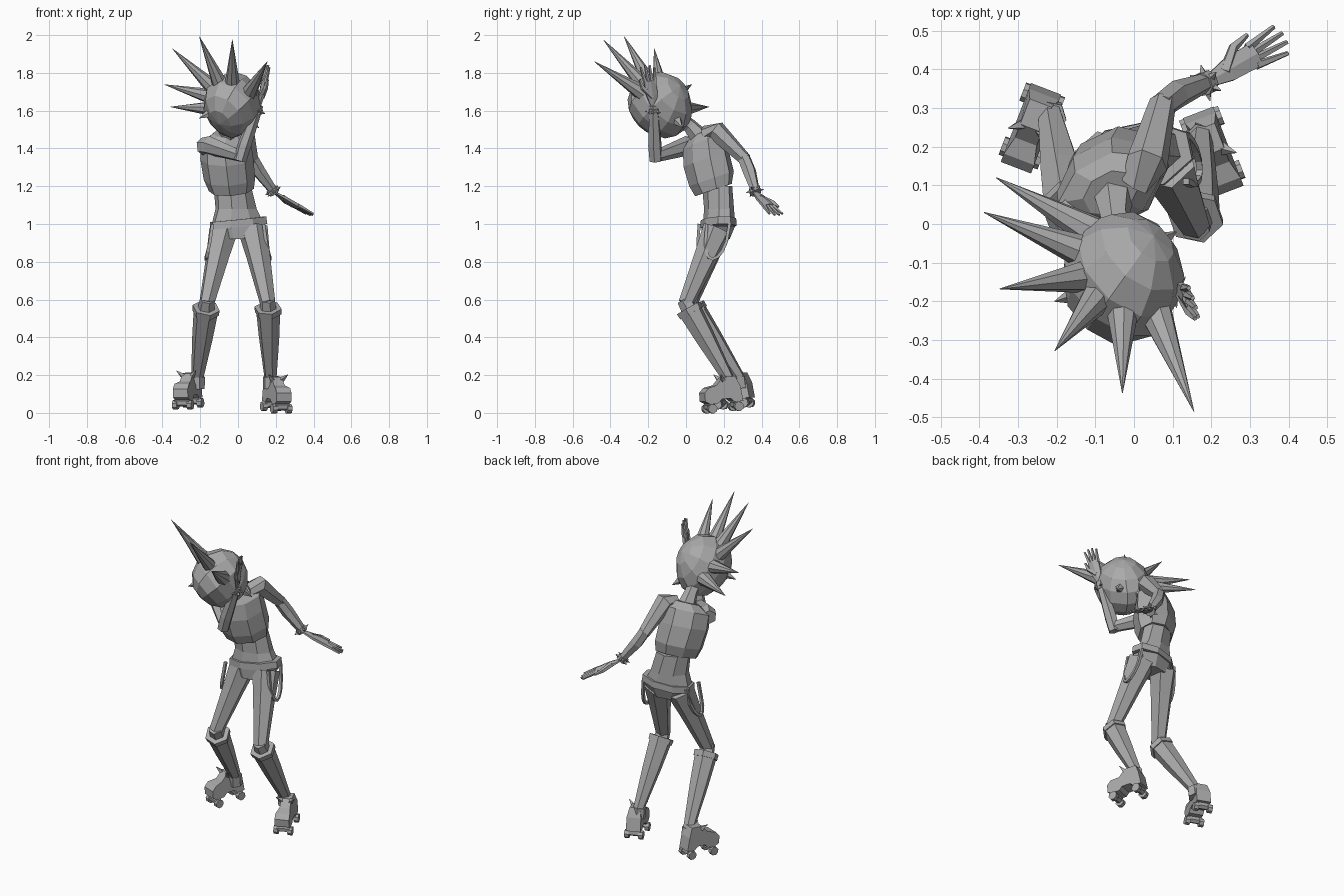
import bpy, bmesh
from math import sin, cos, pi, radians
from mathutils import Vector, Matrix

if "Cube" in bpy.data.objects:
    bpy.data.objects.remove(bpy.data.objects["Cube"])

grey = bpy.data.materials.new("plain_grey")
grey.use_nodes = True
grey.diffuse_color = (0.4, 0.4, 0.4, 1)
grey.node_tree.nodes["Principled BSDF"].inputs["Base Color"].default_value = (0.4, 0.4, 0.4, 1)


def finish(name, bm):
    bmesh.ops.recalc_face_normals(bm, faces=bm.faces)
    mesh = bpy.data.meshes.new(name)
    bm.to_mesh(mesh)
    bm.free()
    mesh.materials.append(grey)
    obj = bpy.data.objects.new(name, mesh)
    bpy.context.scene.collection.objects.link(obj)
    return obj


def loft(name, rings, sides=8):
    """Skin rings given as (centre, half axis u, half axis v)."""
    bm = bmesh.new()
    loops = []
    for c, u, v in rings:
        loops.append([])
        for i in range(sides):
            a = 2 * pi * (i + 0.5) / sides
            loops[-1].append(bm.verts.new(c + (u * cos(a) + v * sin(a)) / cos(pi / sides)))
    for a, b in zip(loops, loops[1:]):
        for i in range(sides):
            j = (i + 1) % sides
            bm.faces.new((a[i], a[j], b[j], b[i]))
    bm.faces.new(loops[0])
    bm.faces.new(loops[-1])
    bmesh.ops.remove_doubles(bm, verts=bm.verts, dist=0.0005)
    return finish(name, bm)


def limb(name, points, radii, sides=6, flat=1, side=None):
    """Tapered tube along points; flat squashes it across the side direction."""
    pts = [Vector(p) for p in points]
    rings = []
    for i, p in enumerate(pts):
        t = (pts[min(i + 1, len(pts) - 1)] - pts[max(i - 1, 0)]).normalized()
        ref = Vector(side) if side else Vector((1, 0.3, 0.1))
        u = (ref - t * ref.dot(t)).normalized()
        rings.append((p, u * radii[i], t.cross(u) * radii[i] * flat))
    return loft(name, rings, sides)


def spike(name, base, tip, r, sides=8):
    limb(name, (base, tip), (r, 0.001), sides)


def hand(name, wrist, tip, side):
    wrist, tip = Vector(wrist), Vector(tip)
    d = tip - wrist
    s = Vector(side).normalized()
    limb(name + "_palm", (wrist, wrist + d * 0.25, wrist + d * 0.6),
         (0.016, 0.03, 0.033), 6, 0.4, side)
    for i in range(4):
        k = i - 1.5
        start = wrist + d * 0.55 + s * 0.017 * k
        end = tip - d * 0.05 * abs(k) + s * 0.026 * k
        limb(f"{name}_finger_{i + 1}", (start, end), (0.01, 0.005), 5)
    limb(name + "_thumb", (wrist + d * 0.2, wrist + d * 0.42 - s * 0.045, wrist + d * 0.62 - s * 0.055),
         (0.014, 0.011, 0.005), 5)


def band(name, p, direction, r, studs=6):
    """Studded wrist cuff."""
    p, d = Vector(p), Vector(direction).normalized()
    limb(name, (p - d * 0.014, p + d * 0.014), (r, r), 8)
    u = d.orthogonal().normalized()
    for i in range(studs):
        o = Matrix.Rotation(2 * pi * i / studs, 3, d) @ u
        spike(f"{name}_stud_{i + 1}", p + o * r * 0.8, p + o * (r + 0.02), 0.009, 4)


def section(x, y, z, w, d, yaw, lean=0.0, roll=0.0):
    a = radians(yaw)
    return (Vector((x, y, z)), Vector((cos(a) * w, sin(a) * w, roll * w)),
            Vector((-sin(a) * d, cos(a) * d, lean * d)))


# Torso: vest, waist, belt and shorts
loft("vest", [section(-0.035, 0.145, 1.18, 0.115, 0.085, 25, 0.3, 0.15),
              section(-0.045, 0.135, 1.24, 0.13, 0.105, 25, 0.3, 0.15),
              section(-0.06, 0.105, 1.35, 0.135, 0.105, 27, 0.35, 0.15),
              section(-0.065, 0.085, 1.44, 0.13, 0.085, 28, 0.4, 0.2),
              section(-0.06, 0.08, 1.485, 0.07, 0.05, 28, 0.4, 0.2)])
loft("waist", [section(0.0, 0.175, 1.0, 0.135, 0.075, 12),
               section(-0.01, 0.175, 1.08, 0.105, 0.07, 16),
               section(-0.03, 0.165, 1.2, 0.095, 0.07, 22)])
loft("belt", [section(0.003, 0.172, 0.985, 0.148, 0.085, 12, 0, 0.1),
              section(0.001, 0.172, 1.025, 0.145, 0.083, 12, 0, 0.1)])
loft("shorts", [section(0.005, 0.16, 0.92, 0.1, 0.065, 10),
                section(0.002, 0.17, 0.99, 0.14, 0.08, 12)])

# Neck and head
limb("neck", ((-0.055, 0.09, 1.44), (-0.05, 0.02, 1.52), (-0.04, -0.05, 1.57)), (0.05, 0.034, 0.034))
centre = Vector((-0.028, -0.142, 1.63))
across = Vector((0.5, 0.65, 0.58)).normalized()
bm = bmesh.new()
bmesh.ops.create_uvsphere(bm, u_segments=10, v_segments=7, radius=0.172)
turn = across.to_track_quat('Z', 'Y').to_matrix().to_4x4()
bmesh.ops.transform(bm, matrix=turn, verts=bm.verts)
for v in bm.verts:
    v.co.x *= 0.93
    v.co.z *= 1.03
    if v.co.z < 0:
        v.co.y += -v.co.z * 0.22
        v.co.x *= 1 + v.co.z * 0.8
bmesh.ops.translate(bm, vec=centre, verts=bm.verts)
finish("head", bm)
spike("right_ear", (-0.14, -0.18, 1.59), (-0.205, -0.2, 1.56), 0.025, 5)
spike("left_ear", (0.06, -0.05, 1.55), (0.11, -0.02, 1.51), 0.025, 5)

# Fan of hair spikes
fan = [((0.055, -0.225, 1.69), (0.155, -0.485, 1.86)),
       ((-0.03, -0.21, 1.72), (-0.03, -0.437, 1.975)),
       ((-0.09, -0.185, 1.73), (-0.205, -0.328, 1.993)),
       ((-0.12, -0.135, 1.71), (-0.347, -0.168, 1.928)),
       ((-0.125, -0.075, 1.67), (-0.388, 0.03, 1.738)),
       ((-0.11, -0.02, 1.61), (-0.357, 0.12, 1.62))]
for i, (base, tip) in enumerate(fan):
    spike(f"hair_spike_{i + 1}", base, tip, 0.041)

# Trailing left arm
limb("left_upper_arm", ((0.0, 0.1, 1.48), (0.035, 0.16, 1.495), (0.075, 0.315, 1.34)), (0.035, 0.047, 0.03))
limb("left_forearm", ((0.07, 0.305, 1.355), (0.11, 0.335, 1.28), (0.195, 0.37, 1.165)), (0.03, 0.032, 0.02))
band("left_cuff", (0.185, 0.365, 1.175), (0.12, 0.06, -0.17), 0.029)
hand("left_hand", (0.195, 0.37, 1.165), (0.395, 0.485, 1.045), (0.47, -0.88, 0))

# Right arm folded across the face
limb("right_upper_arm", ((-0.19, 0.045, 1.41), (-0.15, 0.01, 1.415), (0.015, -0.155, 1.36)), (0.04, 0.045, 0.028))
limb("right_forearm", ((0.01, -0.16, 1.335), (0.035, -0.165, 1.42), (0.11, -0.17, 1.63)), (0.03, 0.032, 0.022))
band("right_cuff", (0.1, -0.17, 1.6), (0.07, 0, 0.2), 0.028)
hand("right_hand", (0.115, -0.172, 1.63), (0.157, -0.205, 1.845), (-0.3, 0.95, 0))


def skate(name, x, y, z, heading, pitch):
    """Roller boot, pointing along -y before it is turned."""
    place = (Matrix.Translation((x, y, z)) @ Matrix.Rotation(radians(heading), 4, 'Z')
             @ Matrix.Rotation(radians(pitch), 4, 'X'))
    outline = [(0.1, 0.05), (0.09, 0.13), (0.07, 0.185), (0.0, 0.185), (-0.04, 0.145),
               (-0.09, 0.135), (-0.115, 0.11), (-0.115, 0.065), (-0.09, 0.05),
               (-0.04, 0.05), (-0.02, 0.07), (0.03, 0.07), (0.05, 0.05)]
    bm = bmesh.new()
    for s in (-1, 1):
        bm.faces.new([bm.verts.new((s * (0.042 if v < 0.14 else 0.03), u, v)) for u, v in outline])
    bm.verts.ensure_lookup_table()
    n = len(outline)
    for i in range(n):
        j = (i + 1) % n
        bm.faces.new((bm.verts[i], bm.verts[j], bm.verts[n + j], bm.verts[n + i]))
    bmesh.ops.transform(bm, matrix=place, verts=bm.verts)
    finish(name + "_skate_boot", bm)
    for u in (-0.08, 0.07):
        limb(f"{name}_axle_{u}", [place @ Vector((s * 0.04, u, 0.035)) for s in (-1, 1)], (0.018, 0.018))
        for s in (-1, 1):
            ends = [place @ Vector((s * k, u, 0.024)) for k in (0.028, 0.054)]
            limb(f"{name}_wheel_{u}_{s}", ends, (0.024, 0.024), 8)
    for s in (-1, 1):
        spike(f"{name}_ankle_stud_{s}", place @ Vector((s * 0.025, 0.0, 0.17)),
              place @ Vector((s * 0.055, -0.02, 0.2)), 0.012, 4)


# Legs, tall boots and skates
legs = {"left": ((0.08, 0.165, 0.97), (0.158, 0.0, 0.58), (0.172, 0.225, 0.18), (0.2, 0.2, 0.005, 21, 5)),
        "right": ((-0.075, 0.165, 0.97), (-0.165, 0.02, 0.58), (-0.217, 0.285, 0.18), (-0.262, 0.26, 0.025, -21, 4))}
for name, (hip, knee, ankle, foot) in legs.items():
    hip, knee, ankle = map(Vector, (hip, knee, ankle))
    limb(name + "_thigh", (hip, hip.lerp(knee, 0.35), knee), (0.07, 0.056, 0.036))
    down = ankle - knee
    limb(name + "_knee", (knee - down * 0.05, knee + down * 0.2), (0.034, 0.045))
    limb(name + "_boot_cuff", (knee + down * 0.06, knee + down * 0.13), (0.064, 0.062))
    limb(name + "_boot", (knee + down * 0.1, knee + down * 0.45, ankle), (0.057, 0.048, 0.028))
    limb(name + "_ankle", (ankle - down * 0.03, ankle + Vector((0, 0, -0.05))), (0.036, 0.036))
    skate(name, *foot)

# Straps hanging in loops from the belt
for name, s in (("left", 1), ("right", -1)):
    path = []
    for i in range(9):
        a = pi * i / 8
        path.append((s * (0.135 + 0.035 * sin(a)), 0.15 + 0.02 * s - 0.06 * cos(a) - 0.03 * sin(a),
                     1.0 - 0.185 * sin(a) ** 0.7))
    limb(name + "_hip_strap", path, [0.008] * 9, 4, 1, (1, 0, 0))
